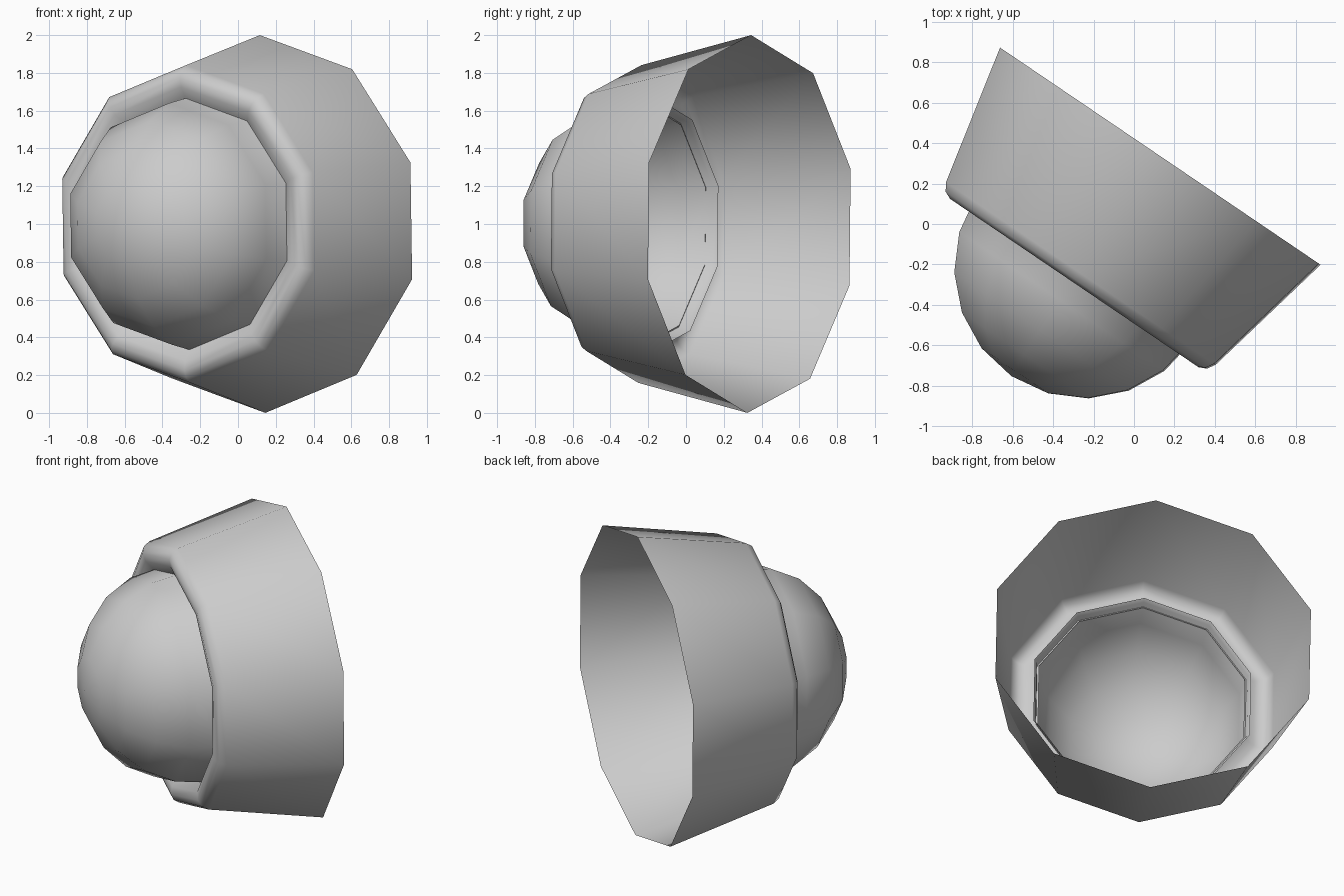
import bpy
import bmesh
from math import cos, sin, pi, radians
from mathutils import Vector

if "Cube" in bpy.data.objects:
    bpy.data.objects.remove(bpy.data.objects["Cube"])

SIDES = 10
BACK = Vector((0.13, 0.335, 1.0))        # centre of the open back rim
FRONT = Vector((-0.561, -0.828, 0.0))    # axis pointing to the dome
SIDE = Vector((0.828, -0.561, 0.0))
UP = Vector((0, 0, 1))


def revolve(name, profile):
    """Spin (distance along axis, radius) points around the lamp axis."""
    bm = bmesh.new()
    rings = []
    for n, r in profile:
        centre = BACK + FRONT * n
        if r == 0:
            rings.append([bm.verts.new(centre)] * SIDES)
            continue
        ring = []
        for i in range(SIDES):
            a = radians(91) + 2 * pi * i / SIDES
            ring.append(bm.verts.new(centre + (SIDE * cos(a) + UP * sin(a)) * r))
        rings.append(ring)
    for lo, hi in zip(rings, rings[1:]):
        for i in range(SIDES):
            j = (i + 1) % SIDES
            corners = list(dict.fromkeys((lo[i], lo[j], hi[j], hi[i])))
            bm.faces.new(corners).smooth = True
    bmesh.ops.recalc_face_normals(bm, faces=bm.faces)
    # make the dome side face outward
    bm.faces.ensure_lookup_table()
    f = bm.faces[0]
    out = f.calc_center_median() - BACK
    out -= FRONT * out.dot(FRONT)
    bm.normal_update()
    if f.normal.dot(out) < 0:
        bmesh.ops.reverse_faces(bm, faces=bm.faces)
    mesh = bpy.data.meshes.new(name)
    bm.to_mesh(mesh)
    bm.free()
    obj = bpy.data.objects.new(name, mesh)
    bpy.context.collection.objects.link(obj)
    return obj


# tapered open housing with a rounded front lip
revolve("housing", [(0, 1.0), (0.70, 0.841), (0.74, 0.815), (0.757, 0.775),
                    (0.75, 0.725), (0.715, 0.675), (0.703, 0.655)])

# domed lens, a hollow half ellipsoid with a small back flange
dome = [(0.645, 0.69)]
for k in range(6):
    t = radians(18 * k)
    dome.append((0.667 + 0.645 * sin(t), 0.673 * cos(t) if k < 5 else 0))
revolve("lens_dome", dome)
